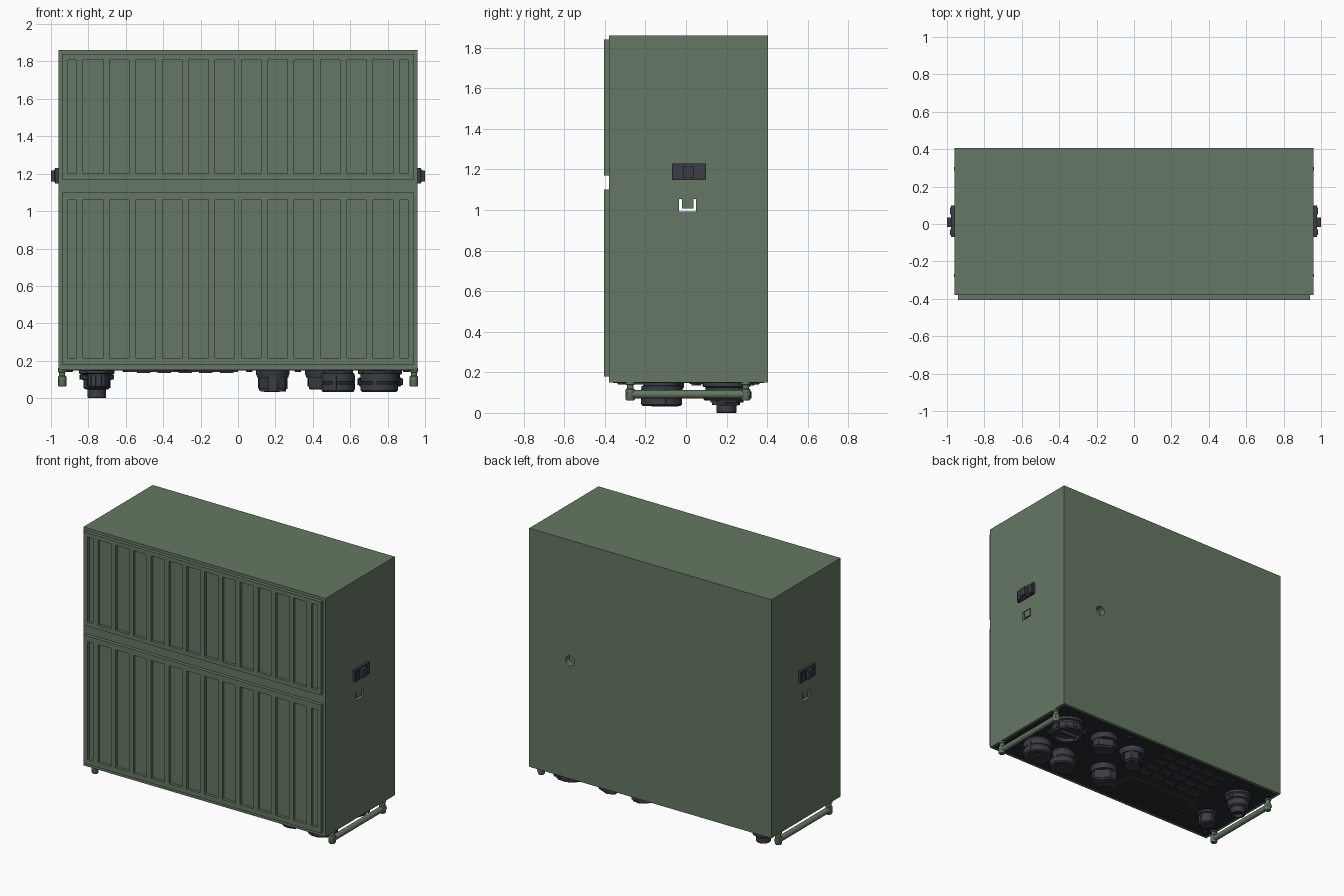
import bpy, bmesh, math
from mathutils import Matrix, Vector

if "Cube" in bpy.data.objects:
    bpy.data.objects.remove(bpy.data.objects["Cube"])

def mat(name, c):
    m = bpy.data.materials.new(name)
    m.diffuse_color = (*c, 1)
    m.use_nodes = True
    m.node_tree.nodes["Principled BSDF"].inputs["Base Color"].default_value = m.diffuse_color
    return m
GREEN = mat("green_paint", (0.13, 0.185, 0.125))
DARK = mat("dark_plastic", (0.045, 0.047, 0.058))
BLACK = mat("black_panel", (0.022, 0.023, 0.026))

def finish(bm, name, m, smooth=False):
    bmesh.ops.recalc_face_normals(bm, faces=bm.faces)
    me = bpy.data.meshes.new(name)
    bm.to_mesh(me); bm.free()
    o = bpy.data.objects.new(name, me)
    bpy.context.collection.objects.link(o)
    if m: me.materials.append(m)
    if smooth:
        bpy.ops.object.select_all(action='DESELECT')
        o.select_set(True)
        bpy.context.view_layer.objects.active = o
        bpy.ops.object.shade_smooth_by_angle(angle=math.radians(35))
    return o

def add_box(bm, a, b):
    c = [(p + q) / 2 for p, q in zip(a, b)]
    s = [abs(q - p) for p, q in zip(a, b)]
    bmesh.ops.create_cube(bm, size=1, matrix=Matrix.Translation(c) @ Matrix.Diagonal((*s, 1)))

def boxes(name, m, items):
    bm = bmesh.new()
    for a, b in items: add_box(bm, a, b)
    return finish(bm, name, m)

def add_rod(bm, p, q, r, n=20):
    p, q = Vector(p), Vector(q)
    rot = (q - p).to_track_quat('Z', 'Y').to_matrix().to_4x4()
    bmesh.ops.create_cone(bm, cap_ends=True, segments=n, radius1=r, radius2=r,
                          depth=(q - p).length, matrix=Matrix.Translation((p + q) / 2) @ rot)

def add_lathe(bm, x, y, prof, n=32):
    # stack of (radius, z) rings, capped at both ends
    rings = [[bm.verts.new((x + r * math.cos(2 * math.pi * i / n), y + r * math.sin(2 * math.pi * i / n), z))
              for i in range(n)] for r, z in prof]
    for a, b in zip(rings, rings[1:]):
        for i in range(n):
            bm.faces.new((a[i], a[(i + 1) % n], b[(i + 1) % n], b[i]))
    bm.faces.new(rings[0]); bm.faces.new(rings[-1])

def add_prism(bm, pts, z0, z1, x, y, ang):
    c, s = math.cos(ang), math.sin(ang)
    P = [(x + c * u - s * v, y + s * u + c * v) for u, v in pts]
    a = [bm.verts.new((*p, z0)) for p in P]
    b = [bm.verts.new((*p, z1)) for p in P]
    bm.faces.new(a); bm.faces.new(b)
    for i in range(len(P)):
        j = (i + 1) % len(P)
        bm.faces.new((a[i], a[j], b[j], b[i]))

def cut(o, cutter):
    cutter.hide_render = True
    md = o.modifiers.new("cut", 'BOOLEAN')
    md.operation, md.solver, md.object = 'DIFFERENCE', 'EXACT', cutter
    bpy.context.view_layer.objects.active = o
    bpy.ops.object.modifier_apply(modifier=md.name)
    bpy.data.objects.remove(cutter)

# main case with side slots, round hole in the back and recessed underside
case = boxes("case", GREEN, [((-.96, -.38, .15), (.96, .405, 1.86))])
bm = bmesh.new()
add_box(bm, (-1.1, -.035, .993), (1.1, .05, 1.055))
add_rod(bm, (.636, .36, .995), (.636, .5, .995), .036, 24)
add_box(bm, (-.94, -.36, .1), (.94, .385, .165))
cut(case, finish(bm, "case_cutter", None))

# ribbed front covers
slots = [(sx * (.0705 + .141 * i), .0525) for i in range(6) for sx in (-1, 1)] + [(-.887, .022), (.887, .022)]
for name, z0, z1, s0, s1 in (("upper_cover", 1.17, 1.84, 1.20, 1.81), ("lower_cover", .18, 1.10, .215, 1.06)):
    cover = boxes(name, GREEN, [((-.94, -.405, z0), (.94, -.379, z1))])
    cut(cover, boxes("slot_cutter", None, [((x - w, -.5, s0), (x + w, -.385, s1)) for x, w in slots]))

# side latches, slot tabs and carrying rails on both sides
for s, side in ((-1, "left"), (1, "right")):
    boxes(side + "_latch", DARK, [((s * .955, -.07, 1.147), (s * .978, .098, 1.23)),
                                  ((s * .97, -.015, 1.158), (s * 1.0, .036, 1.218)),
                                  ((s * .97, -.06, 1.155), (s * .985, -.03, 1.222)),
                                  ((s * .97, .052, 1.155), (s * .985, .088, 1.222))])
    boxes(side + "_slot_tab", GREEN, [((s * .93, -.02, 1.008), (s * .955, .036, 1.056))])
    bm = bmesh.new()
    x = s * .94
    add_rod(bm, (x, -.29, .092), (x, .315, .092), .02)
    for y in (-.275, .295):
        add_lathe(bm, x, y, [(.019, .062), (.023, .068), (.023, .115), (.016, .12), (.016, .138),
                             (.023, .139), (.023, .16)], 20)
    finish(bm, side + "_rail", GREEN, True)

# control panel on the underside
boxes("control_panel", BLACK, [((-.94, -.36, .148), (.94, .385, .17))])

# keypad of five columns and four rows, with raised key caps
keys = []
for i in range(5):
    for j in range(4):
        x, y = -.505 + .111 * i, .05 + .088 * j
        keys += [((x - .045, y - .032, .142), (x + .045, y + .032, .155)),
                 ((x - .036, y - .023, .135), (x + .036, y + .023, .143))]
boxes("keypad", DARK, keys)

# display: frame around a sunken glass
X0, X1, Y0, Y1 = -.60, .0, -.26, -.04
boxes("display_frame", DARK, [((X0, Y0, .141), (X1, Y0 + .02, .155)), ((X0, Y1 - .02, .141), (X1, Y1, .155)),
                              ((X0, Y0 + .02, .141), (X0 + .02, Y1 - .02, .155)),
                              ((X1 - .02, Y0 + .02, .141), (X1, Y1 - .02, .155))])
boxes("display_glass", BLACK, [((X0 + .02, Y0 + .02, .146), (X1 - .02, Y1 - .02, .155))])

# rotary selector knobs with a pointer grip
def selector(name, x, y, r, z, ang):
    bm = bmesh.new()
    add_lathe(bm, x, y, [(r, .16), (r, .128), (r * .93, .118), (r * .93, .11)])
    k = r * .98
    grip = [(k, .0), (k * .62, k * .55), (-k * .55, k * .72), (-k * .86, k * .3),
            (-k * .86, -k * .3), (-k * .55, -k * .72), (k * .62, -k * .55)]
    add_prism(bm, grip, .115, z + .012, x, y, ang)
    add_prism(bm, [(u * .9, v * .9) for u, v in grip], z + .012, z, x, y, ang)
    add_prism(bm, [(k * .8, .007), (-k * .6, .007), (-k * .6, -.007), (k * .8, -.007)], z, z - .004, x, y, ang)
    finish(bm, name, DARK, True)
selector("mode_selector", .45, .22, .092, .05, 2.6)
selector("channel_selector", .185, .2, .09, .04, .8)
selector("power_selector", .185, -.1, .09, .036, 2.2)

# capped connectors with small lugs round the rim
def connector(name, x, y, prof, lug_r, lz0, lz1, count):
    bm = bmesh.new()
    add_lathe(bm, x, y, prof)
    for i in range(count):
        add_prism(bm, [(lug_r - .012, -.01), (lug_r + .008, -.01), (lug_r + .008, .01), (lug_r - .012, .01)],
                  lz0, lz1, x, y, 2 * math.pi * i / count + .3)
    finish(bm, name, DARK, True)
for name, x, r in (("audio_connector_outer", .755, .1), ("audio_connector_inner", .535, .088)):
    connector(name, x, -.12, [(r * .9, .16), (r * .9, .135), (r, .132), (r, .09), (r * .95, .086), (r * .95, .078),
                              (r, .074), (r, .042), (r * .93, .034), (r * .6, .034), (r * .57, .04)], r * .95, .045, .12, 3)
    boxes(name + "_key", DARK, [((x - .01, -.12 - r * .5, .032), (x + .01, -.12 + r * .5, .041))])
connector("data_connector", .76, .2, [(.118, .16), (.118, .13), (.105, .126), (.105, .112), (.115, .108), (.115, .07),
                                      (.108, .062), (.085, .062), (.08, .085)], .115, .07, .105, 12)
boxes("data_connector_key", DARK, [((.69, .19, .064), (.83, .21, .09))])

# stepped antenna socket and small volume knob
connector("antenna_socket", -.755, .2, [(.095, .16), (.095, .132), (.085, .125), (.085, .1), (.072, .096), (.072, .055),
                                        (.062, .048), (.05, .046), (.05, .004), (.046, 0), (.03, 0), (.028, .02)],
          .085, .1, .125, 4)
connector("volume_knob", -.75, -.12, [(.066, .16), (.066, .135), (.055, .13), (.055, .065), (.048, .058)], .05, .065, .125, 14)

# panel screws
bm = bmesh.new()
for x, y in [(-.9, .34), (.9, .345), (-.9, -.32), (.9, -.32), (-.6, .345), (.32, .34), (.32, -.3), (.06, .06)]:
    add_lathe(bm, x, y, [(.018, .155), (.018, .143), (.013, .139)], 12)
finish(bm, "panel_screws", DARK, True)

# blank marking strips beside the controls
boxes("marking_strips", DARK, [((x - .04, y - .006, .145), (x + .04, y + .006, .15)) for x, y in
      [(.45, .345), (.185, .33), (.185, .06), (-.3, -.29), (-.3, -.32), (.53, -.26), (.755, -.26), (-.75, .05), (-.75, -.24)]])
